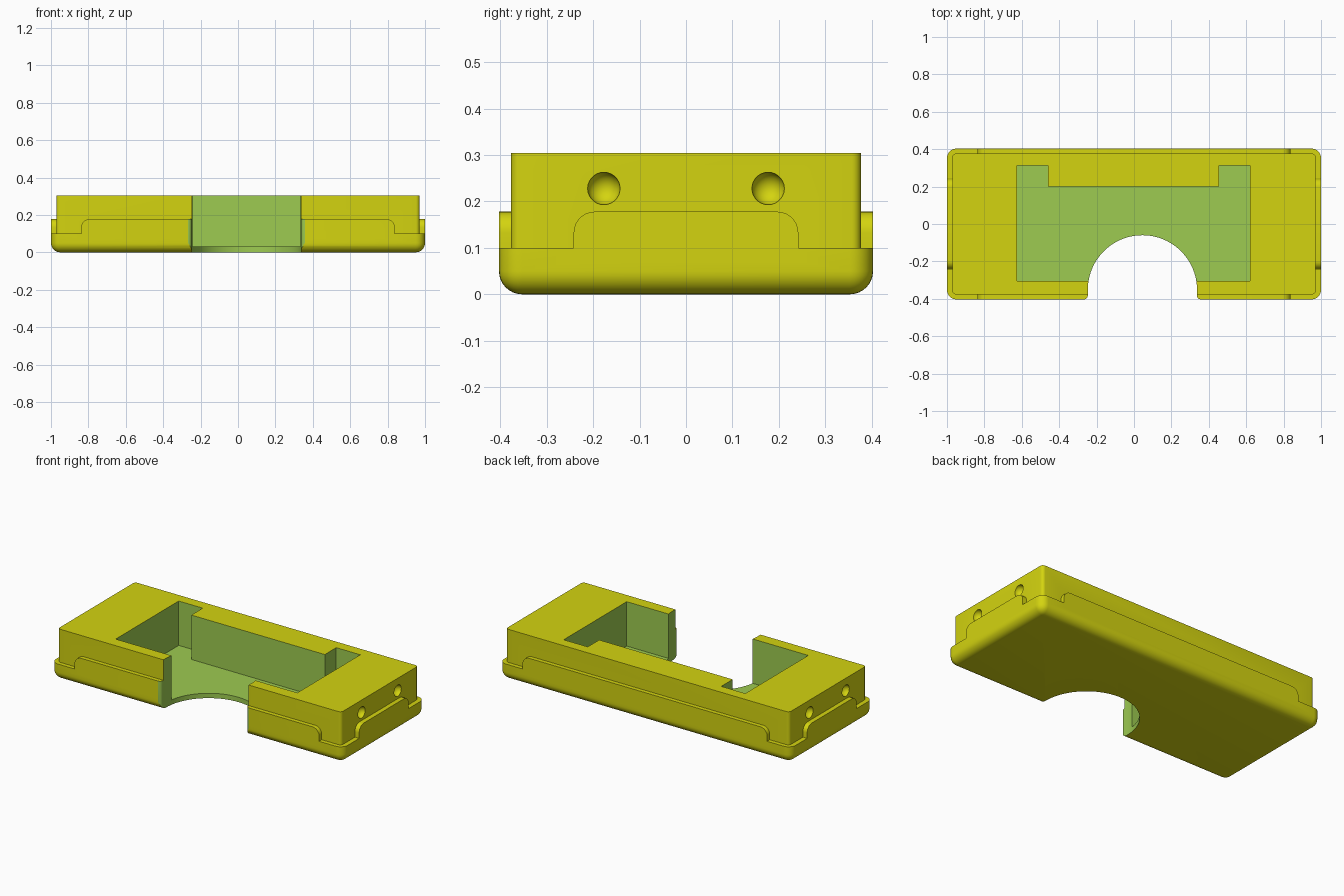
import bpy, bmesh, math
from mathutils import Matrix, Vector

if "Cube" in bpy.data.objects:
    bpy.data.objects.remove(bpy.data.objects["Cube"])


def material(name, rgb):
    m = bpy.data.materials.new(name)
    m.diffuse_color = (*rgb, 1)
    m.use_nodes = True
    m.node_tree.nodes["Principled BSDF"].inputs["Base Color"].default_value = m.diffuse_color
    return m


YELLOW = material("olive_yellow", (0.658, 0.658, 0.005))
GREEN = material("cut_green", (0.337, 0.597, 0.082))


def make(name, bm, slot=0):
    bmesh.ops.recalc_face_normals(bm, faces=bm.faces)
    for f in bm.faces:
        f.material_index = slot
    me = bpy.data.meshes.new(name)
    bm.to_mesh(me)
    bm.free()
    me.materials.append(YELLOW)
    me.materials.append(GREEN)
    ob = bpy.data.objects.new(name, me)
    bpy.context.collection.objects.link(ob)
    return ob


def box(name, sx, sy, z0, z1, radius, segments, round_bottom):
    bm = bmesh.new()
    bmesh.ops.create_cube(bm, size=1, matrix=Matrix.Translation((0, 0, (z0 + z1) / 2))
                          @ Matrix.Diagonal((sx, sy, z1 - z0, 1)))
    edges = []
    for e in bm.edges:
        a, b = (v.co for v in e.verts)
        if abs(a.z - b.z) > 0.01 or (round_bottom and a.z < z0 + 0.01):
            edges.append(e)
    bmesh.ops.bevel(bm, geom=edges, offset=radius, segments=segments, profile=0.5,
                    affect='EDGES', clamp_overlap=True)
    return make(name, bm)


def prism(name, pts, start, sweep, slot=0):
    """Extrude a closed outline; start maps 2D points to 3D."""
    bm = bmesh.new()
    face = bm.faces.new([bm.verts.new(start(*p)) for p in pts])
    ext = bmesh.ops.extrude_face_region(bm, geom=[face])["geom"]
    bmesh.ops.translate(bm, vec=Vector(sweep),
                        verts=[v for v in ext if isinstance(v, bmesh.types.BMVert)])
    return make(name, bm, slot)


def arc(cx, cy, r, a0, a1, n):
    return [(cx + r * math.cos(math.radians(a0 + (a1 - a0) * i / n)),
             cy + r * math.sin(math.radians(a0 + (a1 - a0) * i / n))) for i in range(n + 1)]


def boolean(target, tool, operation):
    bpy.context.view_layer.objects.active = target
    mod = target.modifiers.new("bool", 'BOOLEAN')
    mod.operation, mod.solver, mod.object = operation, 'EXACT', tool
    bpy.ops.object.modifier_apply(modifier=mod.name)
    bpy.data.objects.remove(tool, do_unlink=True)


def lip_outline(half, r=0.045, top=0.178):
    return ([(-half, 0.07), (half, 0.07)]
            + arc(half - r, top - r, r, 0, 90, 8)
            + arc(r - half, top - r, r, 90, 180, 8))


# Rounded tray, raised lips on all four sides, and the upper body
case = box("case", 2.0, 0.806, 0, 0.1, 0.05, 8, True)
boolean(case, prism("long_lips", lip_outline(0.838), lambda u, z: (u, -0.403, z),
                    (0, 0.806, 0)), 'UNION')
boolean(case, prism("end_lips", lip_outline(0.242), lambda u, z: (-1, u, z),
                    (2, 0, 0)), 'UNION')
boolean(case, box("upper_body", 1.942, 0.754, 0.04, 0.305, 0.02, 5, False), 'UNION')

# Pocket with a wide tab at the back
pocket = [(-0.625, -0.305), (0.62, -0.305), (0.62, 0.312), (0.455, 0.312),
          (0.455, 0.2), (-0.46, 0.2), (-0.46, 0.312), (-0.625, 0.312)]
boolean(case, prism("pocket_cutter", pocket, lambda x, y: (x, y, 0.03),
                    (0, 0, 0.4), 1), 'DIFFERENCE')

# Arched opening through the front, with rounded outer corners
CX, R, F = 0.045, 0.292, 0.02
opening = (arc(CX, -0.352, R, 0, 180, 48)
           + arc(CX - R - F, -0.383, F, 0, -90, 5)
           + [(CX - R - F, -0.5), (CX + R + F, -0.5)]
           + arc(CX + R + F, -0.383, F, 270, 180, 5))
boolean(case, prism("opening_cutter", opening, lambda x, y: (x, y, -0.1),
                    (0, 0, 0.6), 1), 'DIFFERENCE')

# Round dimples on both ends
for x in (-0.971, 0.971):
    for y in (-0.177, 0.177):
        bm = bmesh.new()
        bmesh.ops.create_uvsphere(bm, u_segments=28, v_segments=14, radius=0.035,
                                  matrix=Matrix.Translation((x, y, 0.228)))
        boolean(case, make("dimple_cutter", bm), 'DIFFERENCE')

bpy.ops.object.select_all(action='DESELECT')
case.select_set(True)
bpy.context.view_layer.objects.active = case
bpy.ops.object.shade_smooth_by_angle(angle=math.radians(30))
